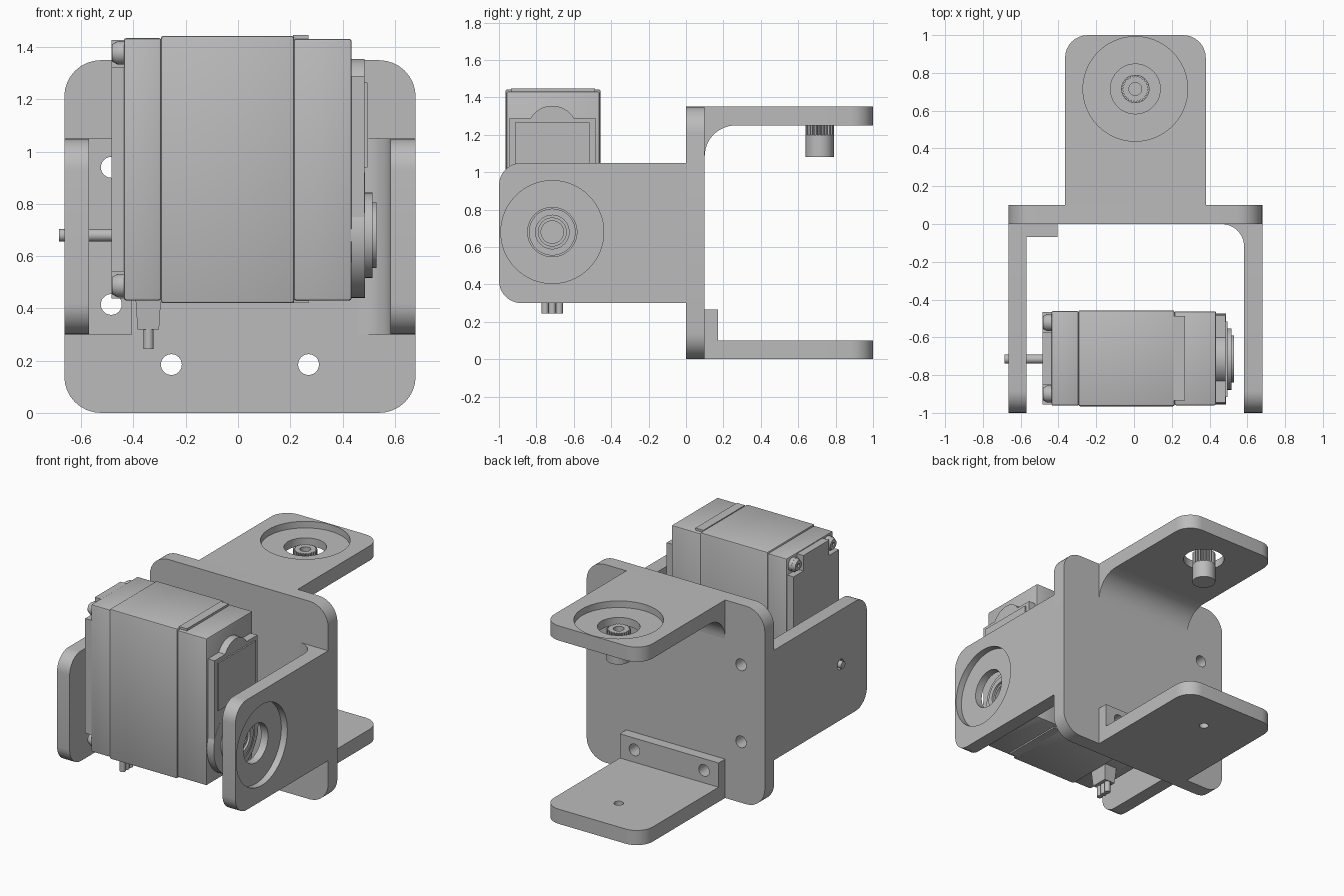
import bpy, bmesh
from math import sin, cos, pi, radians
from mathutils import Vector

cube = bpy.data.objects.get("Cube")
if cube:
    bpy.data.objects.remove(cube, do_unlink=True)

# Single plain grey
GREY = (0.5, 0.5, 0.5, 1)
mat = bpy.data.materials.new("plain grey")
mat.use_nodes = True
mat.diffuse_color = GREY
mat.node_tree.nodes["Principled BSDF"].inputs["Base Color"].default_value = GREY

parts = []


def place(axis, u, v, w):
    return Vector({"x": (w, u, v), "y": (u, w, v), "z": (u, v, w)}[axis])


def arc(cu, cv, r, start, end, n=8):
    angles = [radians(start + (end - start) * i / n) for i in range(n + 1)]
    return [(cu + r * cos(a), cv + r * sin(a)) for a in angles]


def circle(cu, cv, r, n=40):
    return arc(cu, cv, r, 0, 360, n)[:-1]


def rect(u0, v0, u1, v1, radii=(0, 0, 0, 0)):
    """Rectangle with a radius per corner, counter-clockwise from u0, v0."""
    corners = [(u0, v0, 1, 1), (u1, v0, -1, 1), (u1, v1, -1, -1), (u0, v1, 1, -1)]
    pts = []
    for i, ((u, v, su, sv), r) in enumerate(zip(corners, radii)):
        if r:
            pts += arc(u + su * r, v + sv * r, r, 180 + 90 * i, 270 + 90 * i)
        else:
            pts.append((u, v))
    return pts


def prism(name, axis, pts, a, b, bevel=0, taper=1):
    """Extrude a flat profile along an axis from a to b."""
    bm = bmesh.new()
    n = len(pts)
    cu, cv = sum(p[0] for p in pts) / n, sum(p[1] for p in pts) / n
    low = [bm.verts.new(place(axis, cu + (u - cu) * taper, cv + (v - cv) * taper, a)) for u, v in pts]
    high = [bm.verts.new(place(axis, u, v, b)) for u, v in pts]
    bm.faces.new(low)
    bm.faces.new(high)
    for i in range(n):
        j = (i + 1) % n
        bm.faces.new((low[i], low[j], high[j], high[i]))
    if bevel:
        bmesh.ops.bevel(bm, geom=bm.edges[:], offset=bevel, segments=2, affect="EDGES", profile=0.5)
    bmesh.ops.recalc_face_normals(bm, faces=bm.faces[:])
    me = bpy.data.meshes.new(name)
    bm.to_mesh(me)
    bm.free()
    me.materials.append(mat)
    ob = bpy.data.objects.new(name, me)
    bpy.context.collection.objects.link(ob)
    parts.append(ob)
    return ob


def drill(ob, axis, u, v, r, a, b, n=40):
    """Cut a round hole and apply it."""
    cutter = prism("cutter", axis, circle(u, v, r, n), a, b)
    cutter.hide_render = True
    mod = ob.modifiers.new("hole", "BOOLEAN")
    mod.operation, mod.solver, mod.object = "DIFFERENCE", "EXACT", cutter
    dg = bpy.context.evaluated_depsgraph_get()
    me = bpy.data.meshes.new_from_object(ob.evaluated_get(dg))
    ob.modifiers.clear()
    ob.data = me
    parts.remove(cutter)
    bpy.data.objects.remove(cutter, do_unlink=True)


R = 0.12
XL, XR = 0.68, -0.665      # outer sides of the bracket
SL, SR = 0.38, -0.365      # sides of the rear shelves
AY, AZ = -0.715, 0.68      # servo axis
SX, SY = 0.007, 0.715      # rear axis

# Central plate
plate = prism("centre_plate", "y", rect(XR, 0, XL, 1.35, (0.14,) * 4), 0, 0.1)
side_holes = [(-0.485, 0.94), (-0.485, 0.415)]
shelf_holes = [(-0.255, 0.185), (0.27, 0.185)]
for x, z in side_holes + shelf_holes:
    drill(plate, "y", x, z, 0.04, -0.1, 0.2, 24)

# Side arms
arm_shape = rect(-1, 0.3, 0, 1.05, (R, 0, 0, R))
left_arm = prism("left_arm", "x", arm_shape, 0.583, XL)
drill(left_arm, "x", AY, AZ, 0.275, XL - 0.045, XL + 0.1, 64)
drill(left_arm, "x", AY, AZ, 0.132, 0.5, 0.8)
right_arm = prism("right_arm", "x", arm_shape, XR, -0.57)
drill(right_arm, "x", AY, AZ, 0.035, -0.8, -0.5, 24)
prism("left_arm_fillet", "z", [(0.583, 0)] + arc(0.463, -R, R, 0, 90, 12), 0.3, 1.05)
flange = prism("right_arm_flange", "y", rect(-0.57, 0.3, -0.405, 1.05), -0.07, 0)
for x, z in side_holes:
    drill(flange, "y", x, z, 0.04, -0.2, 0.1, 24)

# Rear shelves
shelf_shape = rect(SR, 0.1, SL, 1, (0, 0, R, R))
upper_shelf = prism("upper_shelf", "z", shelf_shape, 1.25, 1.35)
drill(upper_shelf, "z", SX, SY, 0.277, 1.305, 1.45, 64)
drill(upper_shelf, "z", SX, SY, 0.132, 1.1, 1.5)
prism("upper_shelf_fillet", "x", [(0.1, 1.25)] + arc(0.265, 1.085, 0.165, 90, 180, 12), SR, SL)
lower_shelf = prism("lower_shelf", "z", shelf_shape, 0, 0.1)
drill(lower_shelf, "z", SX, SY, 0.03, -0.1, 0.2, 24)
rear_flange = prism("lower_shelf_flange", "y", rect(SR, 0.1, SL, 0.265), 0.1, 0.17)
for x, z in shelf_holes:
    drill(rear_flange, "y", x, z, 0.04, 0, 0.3, 24)

# Splined shaft in the upper shelf
teeth = 24
spline = []
for i in range(teeth * 4):
    r = 0.075 if i % 4 < 2 else 0.065
    a = 2 * pi * i / (teeth * 4)
    spline.append((SX + r * cos(a), SY + r * sin(a)))
shaft = prism("splined_shaft", "z", spline, 1.2, 1.29)
drill(shaft, "z", SX, SY, 0.034, 1.22, 1.4, 24)
prism("shaft_base", "z", circle(SX, SY, 0.075), 1.08, 1.2)

# Servo body sections
prism("servo_middle", "x", rect(-0.965, 0.42, -0.457, 1.443), -0.295, 0.215, bevel=0.01)
prism("servo_front_case", "x", rect(-0.96, 0.43, -0.462, 1.432), 0.213, 0.435, bevel=0.01)
prism("servo_back_case", "x", rect(-0.962, 0.43, -0.46, 1.435), -0.437, -0.293, bevel=0.01)
for name, z0, z1 in (("top_lip", 1.42, 1.447), ("bottom_lip", 0.42, 0.45)):
    prism(name, "x", rect(-0.935, z0, -0.487, z1), 0.21, 0.27)

# Back cover with notched corners and screws
c = 0.105
y0, y1, z0, z1 = -0.955, -0.467, 0.437, 1.428
prism("back_cover", "x", [
    (y0 + c, z0), (y1 - c, z0), (y1 - c, z0 + c), (y1, z0 + c),
    (y1, z1 - c), (y1 - c, z1 - c), (y1 - c, z1), (y0 + c, z1),
    (y0 + c, z1 - c), (y0, z1 - c), (y0, z0 + c), (y0 + c, z0 + c)], -0.485, -0.435)
for y in (y0 + 0.055, y1 - 0.055):
    for z in (z0 + 0.05, z1 - 0.05):
        prism("screw_collar", "x", circle(y, z, 0.045, 24), -0.462, -0.435)
        head = prism("screw_head", "x", circle(y, z, 0.044, 24), -0.482, -0.462, taper=0.75)
        drill(head, "x", y, z, 0.015, -0.5, -0.47, 6)

# Rear pivot pin
prism("pivot_pin", "x", circle(AY, AZ, 0.024, 24), -0.685, -0.48)

# Gear cover on the output side
prism("gear_cover_round", "x", circle(AY, 1.22, 0.135), 0.43, 0.485)
prism("gear_cover", "x", rect(-0.945, 0.75, -0.485, 1.29), 0.43, 0.485)
prism("gear_cover_panel", "x", rect(-0.915, 0.94, -0.515, 1.265), 0.48, 0.495)

# Output horn
base = prism("horn_base", "x", circle(AY, AZ, 0.24, 56), 0.43, 0.486)
drill(base, "x", AY, AZ, 0.06, 0.45, 0.6)
disc = prism("horn_disc", "x", circle(AY, AZ, 0.163, 48), 0.486, 0.515)
drill(disc, "x", AY, AZ, 0.075, 0.45, 0.6)
rim = prism("horn_rim", "x", circle(AY, AZ, 0.125, 48), 0.515, 0.53)
drill(rim, "x", AY, AZ, 0.09, 0.45, 0.6)

# Cable plug and wires
prism("cable_plug", "z", rect(-0.392, -0.785, -0.295, -0.645), 0.32, 0.435, taper=0.85)
for i in (-1, 0, 1):
    prism("wire", "z", circle(-0.342, AY + i * 0.038, 0.019, 16), 0.245, 0.33)

# Smooth the curves and keep the edges sharp
bpy.ops.object.select_all(action="DESELECT")
for ob in parts:
    ob.select_set(True)
bpy.context.view_layer.objects.active = parts[0]
bpy.ops.object.shade_smooth_by_angle(angle=radians(30))
